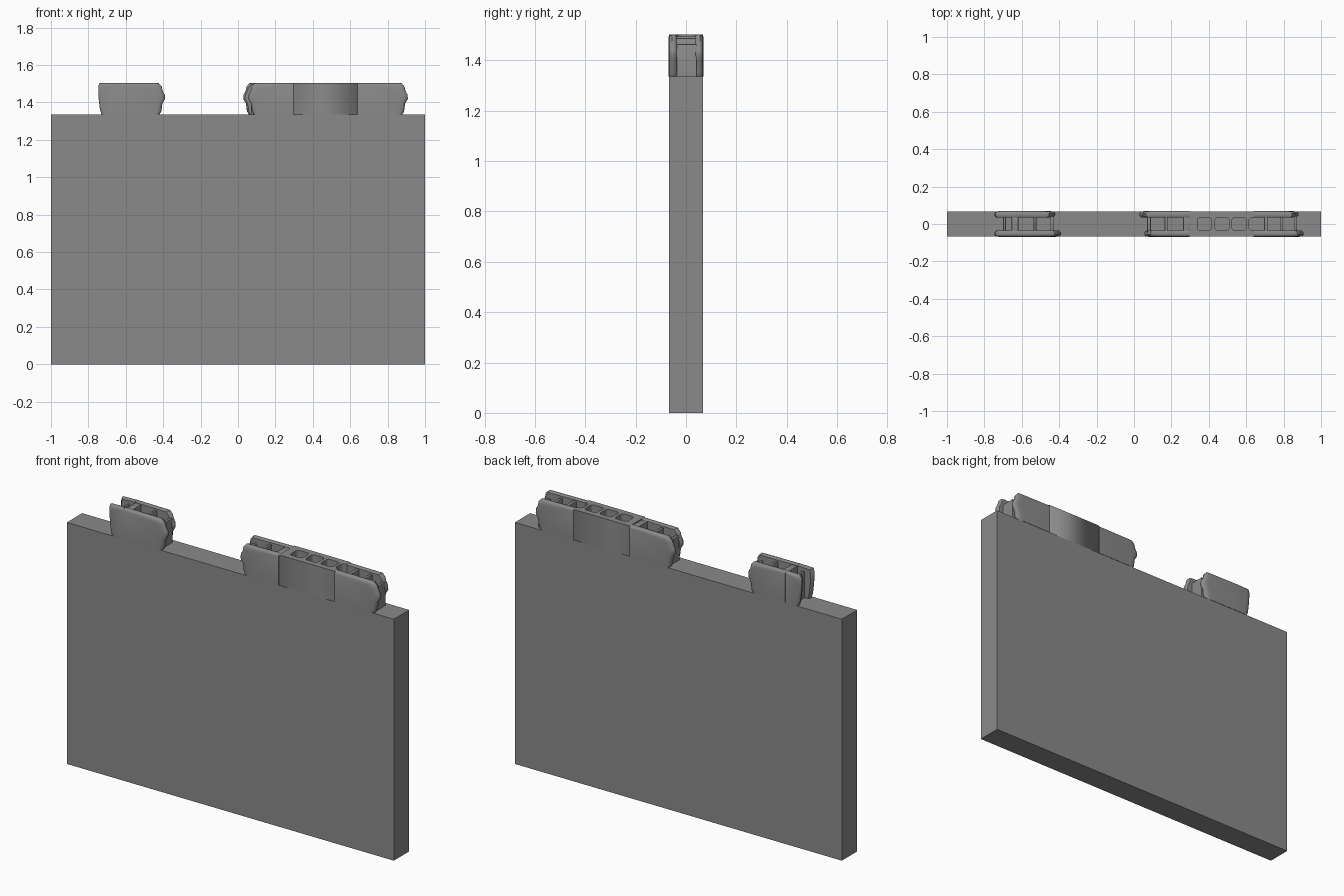
import bpy, bmesh, math

if "Cube" in bpy.data.objects:
    bpy.data.objects.remove(bpy.data.objects["Cube"])

Z0, Z1, HALF = 1.335, 1.503, 0.067   # slab top, block top, half thickness

mat = bpy.data.materials.new("concrete_grey")
mat.diffuse_color = (0.25, 0.255, 0.25, 1)
mat.use_nodes = True
mat.node_tree.nodes["Principled BSDF"].inputs["Base Color"].default_value = mat.diffuse_color


def add(name, bm, smooth=False):
    bmesh.ops.recalc_face_normals(bm, faces=bm.faces[:])
    me = bpy.data.meshes.new(name)
    bm.to_mesh(me)
    bm.free()
    ob = bpy.data.objects.new(name, me)
    bpy.context.collection.objects.link(ob)
    me.materials.append(mat)
    if smooth:
        bpy.ops.object.select_all(action='DESELECT')
        ob.select_set(True)
        bpy.context.view_layer.objects.active = ob
        bpy.ops.object.shade_smooth_by_angle(angle=math.radians(38))
    return ob


def box(name, x0, x1, y0, y1, z0, z1, bevel=0):
    bm = bmesh.new()
    bmesh.ops.create_cube(bm, size=1)
    for v in bm.verts:
        v.co = ((x0 + x1) / 2 + v.co.x * (x1 - x0),
                (y0 + y1) / 2 + v.co.y * (y1 - y0),
                (z0 + z1) / 2 + v.co.z * (z1 - z0))
    if bevel:
        top = [e for e in bm.edges if all(v.co.z > z1 - 1e-4 for v in e.verts)]
        bmesh.ops.bevel(bm, geom=top, offset=bevel, segments=2, profile=0.5, affect='EDGES')
    return add(name, bm, bool(bevel))


# Broken end outline: (fraction of the jut kept back from the tip, height)
RAGGED = [(0.030, Z0), (0.020, 1.352), (0.014, 1.395), (0.0, 1.418), (0.001, 1.440),
          (0.013, 1.462), (0.017, 1.484), (0.034, Z1)]
SOFT = [(0.018, Z0), (0.009, 1.36), (0.003, 1.41), (0.0, 1.45),
        (0.0, 1.485), (0.006, Z1)]


def shell(name, joint, tip, side, outline):
    """Broken face shell, straight at the joint and rounded at the tip."""
    d = 1 if tip > joint else -1
    layers = [(0.036, 0.010, 0.006), (0.044, 0.002, 0.001), (0.055, 0.0, 0.0),
              (0.063, 0.005, 0.004), (0.067, 0.014, 0.010), (0.069, 0.030, 0.018)]
    bm = bmesh.new()
    rings = []
    for y, inset, drop in layers:
        ring = [bm.verts.new((joint, side * y, Z0))]
        for back, z in outline:
            low = drop if z > 1.48 else 0
            ring.append(bm.verts.new((tip - d * (back + inset), side * y, z - low)))
        ring.append(bm.verts.new((joint, side * y, Z1 - drop * 0.5)))
        rings.append(ring)
    n = len(rings[0])
    for a, b in zip(rings, rings[1:]):
        for i in range(n):
            j = (i + 1) % n
            bm.faces.new((a[i], a[j], b[j], b[i]))
    bm.faces.new(rings[0])
    bm.faces.new(rings[-1])
    add(name, bm, True)


def broken_block(name, joint, front_tip, back_tip, webs, outline=RAGGED):
    shell(name + "_front_shell", joint, front_tip, -1, outline)
    shell(name + "_back_shell", joint, back_tip, 1, outline)
    for i, (x0, x1, top) in enumerate(webs):
        box(f"{name}_web_{i}", x0, x1, -0.042, 0.042, Z0, top, 0.005)


# Main wall slab
box("wall_slab", -1, 1, -HALF, HALF, 0, Z0)

# Broken blocks on the top course
broken_block("left_block", -0.655, -0.39, -0.42,
             [(-0.655, -0.618, 1.497), (-0.537, -0.522, 1.49), (-0.447, -0.43, 1.47)])
broken_block("left_block_stub", -0.656, -0.747, -0.747, [(-0.70, -0.685, 1.48)], SOFT)
broken_block("middle_block", 0.297, 0.055, 0.028,
             [(0.262, 0.297, 1.499), (0.163, 0.18, 1.49), (0.07, 0.09, 1.47)])
broken_block("right_block", 0.64, 0.908, 0.88,
             [(0.695, 0.715, 1.495), (0.78, 0.797, 1.488), (0.855, 0.872, 1.465)])

# Whole hollow block: flat outline with rounded cells, extruded upward
cu = bpy.data.curves.new("hollow_block", 'CURVE')
cu.dimensions = '2D'
cu.fill_mode = 'BOTH'
cu.extrude = (Z1 - Z0) / 2


def loop(points):
    s = cu.splines.new('POLY')
    s.points.add(len(points) - 1)
    for p, (x, y) in zip(s.points, points):
        p.co = (x, y, 0, 1)
    s.use_cyclic_u = True


def rounded(cx, w, h, r=0.015):
    pts = []
    for q, (sx, sy) in enumerate([(1, 1), (-1, 1), (-1, -1), (1, -1)]):
        for k in range(4):
            a = math.radians(90 * q + 30 * k)
            pts.append((cx + sx * (w / 2 - r) + r * math.cos(a),
                        sy * (h / 2 - r) + r * math.sin(a)))
    return pts


loop([(0.297, -HALF), (0.64, -HALF), (0.64, -0.035), (0.628, -0.035), (0.615, -0.022),
      (0.615, 0.022), (0.628, 0.035), (0.64, 0.035), (0.64, HALF), (0.297, HALF)])
for cx in (0.377, 0.470, 0.562):
    loop(rounded(cx, 0.075, 0.07))
block = bpy.data.objects.new("hollow_block", cu)
block.location.z = (Z0 + Z1) / 2
bpy.context.collection.objects.link(block)
cu.materials.append(mat)
bpy.ops.object.select_all(action='DESELECT')
block.select_set(True)
bpy.context.view_layer.objects.active = block
bpy.ops.object.convert(target='MESH')
